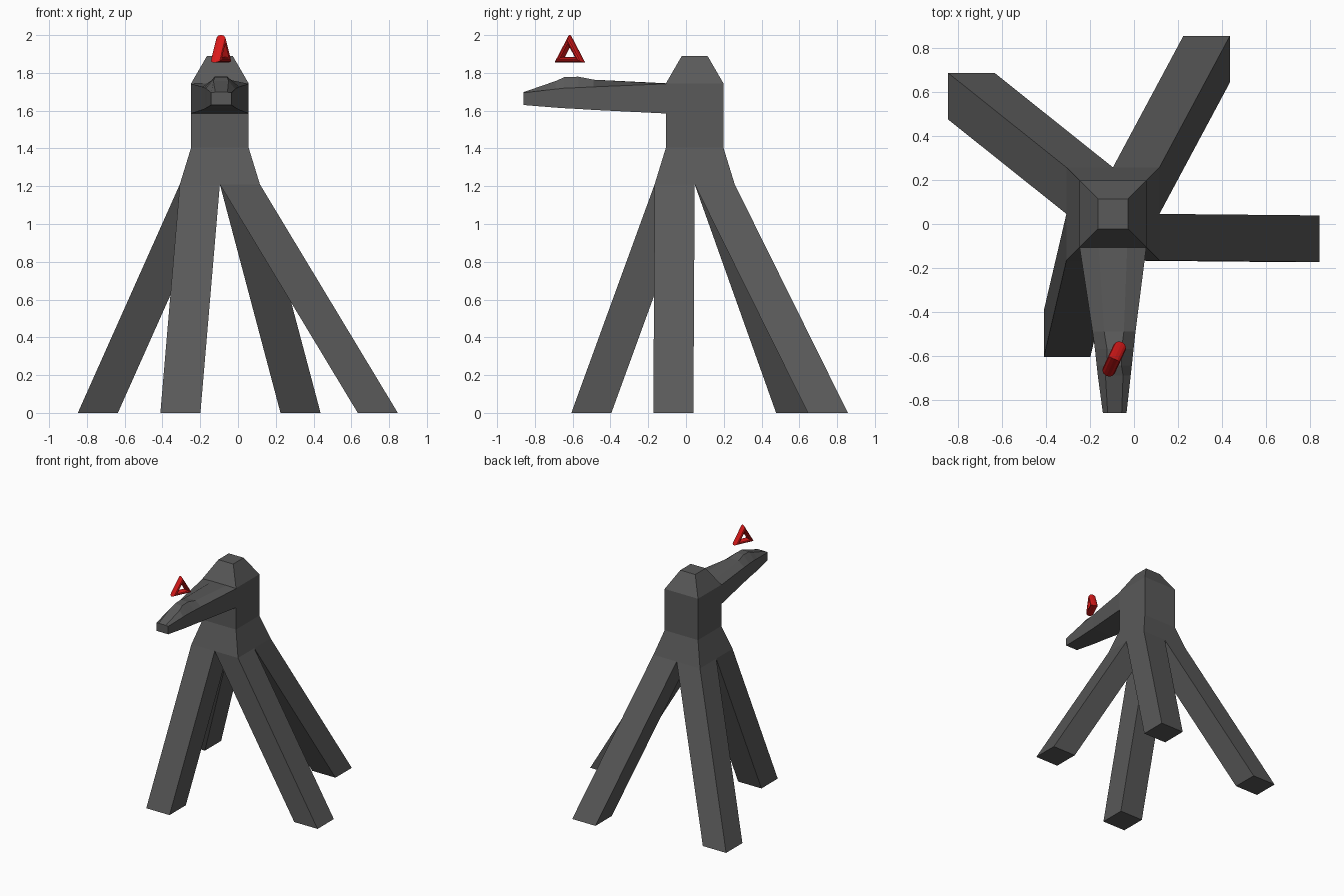
import bpy, bmesh, math

if "Cube" in bpy.data.objects:
    bpy.data.objects.remove(bpy.data.objects["Cube"])

CX, CY = -0.096, 0.046          # column axis


def material(name, rgb):
    m = bpy.data.materials.new(name)
    m.diffuse_color = (*rgb, 1)
    m.use_nodes = True
    m.node_tree.nodes["Principled BSDF"].inputs["Base Color"].default_value = m.diffuse_color
    return m


dark = material("dark_grey", (0.1, 0.1, 0.1))
red = material("red", (0.7, 0.01, 0.01))


def loft(name, rings, start=True, end=True):
    """Skin a list of equal-length point rings, with optional end caps."""
    bm = bmesh.new()
    rows = [[bm.verts.new(p) for p in r] for r in rings]
    n = len(rows[0])
    for a, b in zip(rows, rows[1:]):
        for i in range(n):
            j = (i + 1) % n
            bm.faces.new((a[i], a[j], b[j], b[i]))
    if start:
        bm.faces.new(rows[0][::-1])
    if end:
        bm.faces.new(rows[-1])
    bmesh.ops.recalc_face_normals(bm, faces=bm.faces)
    mesh = bpy.data.meshes.new(name)
    bm.to_mesh(mesh)
    bm.free()
    mesh.materials.append(dark)
    ob = bpy.data.objects.new(name, mesh)
    bpy.context.collection.objects.link(ob)
    return ob


def square(x, y, z, h):
    return [(x + sx * h, y + sy * h, z) for sx, sy in ((-1, -1), (1, -1), (1, 1), (-1, 1))]


# Column: flared hip, square shaft, tapered crown
loft("column", [square(CX, CY, z, h) for z, h in
                ((1.21, 0.212), (1.405, 0.152), (1.745, 0.152), (1.89, 0.068))])

# Legs: each continues one quarter of the hip down to its own foot
Q = 0.106
for name, sx, sy, fx, fy in (("back_left_leg", -1, 1, -0.742, 0.583),
                             ("back_right_leg", 1, 1, 0.331, 0.751),
                             ("front_right_leg", 1, -1, 0.74, -0.067),
                             ("front_left_leg", -1, -1, -0.305, -0.501)):
    loft(name, [square(fx, fy, 0, Q), square(CX + sx * Q, CY + sy * Q, 1.21, Q)])

# Beam head: y, centre x, half width, bottom z, side z, top half width, top z
sections = ((-0.105, -0.096, 0.152, 1.585, 1.742, 0.065, 1.745),
            (-0.49, -0.091, 0.098, 1.604, 1.726, 0.045, 1.764),
            (-0.57, -0.09, 0.088, 1.609, 1.722, 0.033, 1.78),
            (-0.645, -0.09, 0.080, 1.613, 1.719, 0.033, 1.777),
            (-0.69, -0.09, 0.075, 1.616, 1.714, 0.040, 1.757),
            (-0.86, -0.088, 0.054, 1.63, 1.695, 0.032, 1.698))
loft("beam_head", [[(c - w, y, b), (c + w, y, b), (c + w, y, s),
                    (c + t, y, top), (c - t, y, top), (c - w, y, s)]
                   for y, c, w, b, s, t, top in sections])

# Floating red triangle ring
bpy.ops.mesh.primitive_torus_add(major_segments=3, minor_segments=12,
                                 major_radius=0.068, minor_radius=0.03,
                                 location=(-0.09, -0.615, 1.904),
                                 rotation=(0, -math.pi / 2, math.radians(-25)))
ring = bpy.context.object
ring.name = "triangle_ring"
ring.data.materials.append(red)
ring.data.polygons.foreach_set("use_smooth", [False] * len(ring.data.polygons))
